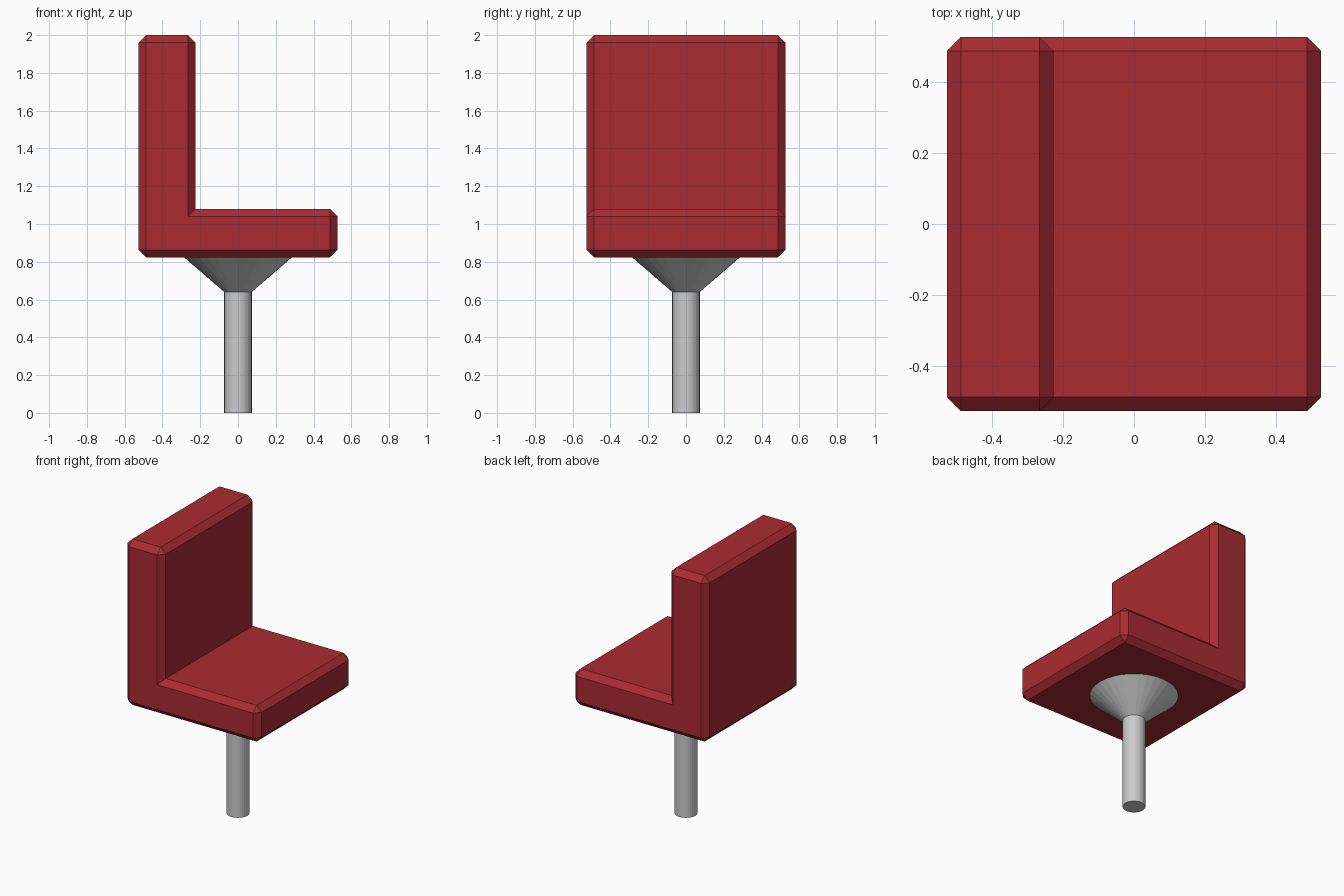
import bpy, bmesh

if "Cube" in bpy.data.objects:
    bpy.data.objects.remove(bpy.data.objects["Cube"])

HALF = 0.527      # half width and half depth of the cushion
CHAMFER = 0.04


def make_object(name, bm, material=None):
    bmesh.ops.recalc_face_normals(bm, faces=bm.faces)
    mesh = bpy.data.meshes.new(name)
    bm.to_mesh(mesh)
    bm.free()
    obj = bpy.data.objects.new(name, mesh)
    bpy.context.collection.objects.link(obj)
    if material:
        mesh.materials.append(material)
    return obj


def make_cone(name, r_bottom, r_top, z0, z1, sides=32):
    bm = bmesh.new()
    bmesh.ops.create_cone(bm, cap_ends=True, segments=sides,
                          radius1=r_bottom, radius2=r_top, depth=z1 - z0)
    bmesh.ops.translate(bm, vec=(0, 0, (z0 + z1) / 2), verts=bm.verts)
    return make_object(name, bm)


red = bpy.data.materials.new("red_upholstery")
red.diffuse_color = (0.40, 0.025, 0.032, 1)
red.use_nodes = True
red.node_tree.nodes["Principled BSDF"].inputs["Base Color"].default_value = red.diffuse_color

# Seat and backrest: one L profile extruded across y, outer edges chamfered
profile = [(-HALF, 0.823), (HALF, 0.823), (HALF, 1.08),
           (-0.226, 1.08), (-0.226, 2.0), (-HALF, 2.0)]
bm = bmesh.new()
face = bm.faces.new([bm.verts.new((x, -HALF, z)) for x, z in profile])
ext = bmesh.ops.extrude_face_region(bm, geom=[face])
new_verts = [g for g in ext["geom"] if isinstance(g, bmesh.types.BMVert)]
bmesh.ops.translate(bm, vec=(0, 2 * HALF, 0), verts=new_verts)
if len(bm.faces) == 7:      # extrusion drops the source face; close that end
    bmesh.ops.holes_fill(bm, edges=bm.edges, sides=0)
bmesh.ops.recalc_face_normals(bm, faces=bm.faces)
# the inner corner between seat and back stays sharp
convex = [e for e in bm.edges if e.is_convex]
bmesh.ops.bevel(bm, geom=convex, offset=CHAMFER, offset_type='OFFSET',
                segments=1, affect='EDGES', profile=0.5)
make_object("seat_and_backrest", bm, red)

# Pedestal: pole and flared support under the seat
make_cone("pole", 0.073, 0.073, 0.0, 0.64)
make_cone("seat_support", 0.073, 0.285, 0.64, 0.823)
